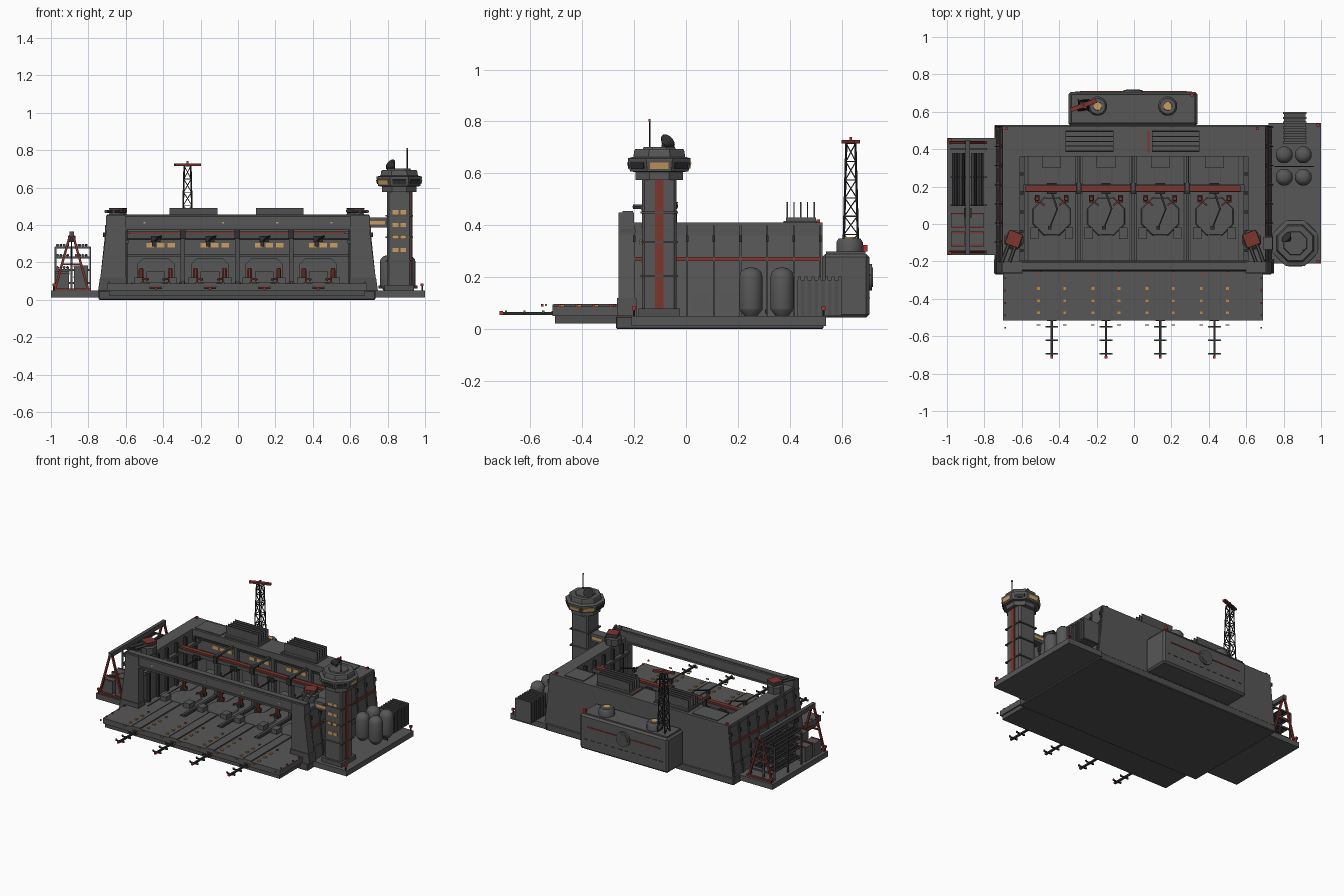
import bpy, bmesh, math
from mathutils import Vector, Matrix

if "Cube" in bpy.data.objects:
    bpy.data.objects.remove(bpy.data.objects["Cube"])

def mat(name, r, g, b):
    m = bpy.data.materials.new(name)
    m.diffuse_color = (r, g, b, 1)
    m.use_nodes = True
    m.node_tree.nodes["Principled BSDF"].inputs["Base Color"].default_value = m.diffuse_color
    return m

HULL = mat("hull_grey", .095, .095, .095)
MID = mat("mid_grey", .08, .08, .081)
DARK = mat("dark_grey", .03, .03, .032)
RED = mat("dull_red", .2, .035, .026)
AMBER = mat("amber_light", .6, .34, .12)
ORANGE = mat("orange_light", .6, .24, .04)
GREEN = mat("green_light", .06, .25, .08)
BEACON = mat("beacon_red", .5, .03, .03)

parts = {}
def get(name, m):
    if name not in parts:
        parts[name] = (bmesh.new(), m)
    return parts[name][0]

def box(name, m, x0, x1, y0, y1, z0, z1):
    M = Matrix.Translation(((x0+x1)/2, (y0+y1)/2, (z0+z1)/2)) @ Matrix.Diagonal((abs(x1-x0), abs(y1-y0), abs(z1-z0), 1))
    bmesh.ops.create_cube(get(name, m), size=1, matrix=M)

def cbox(name, m, x, y, z, w, d, h, a=0):
    M = Matrix.Translation((x, y, z)) @ Matrix.Rotation(a, 4, 'Z') @ Matrix.Diagonal((w, d, h, 1))
    bmesh.ops.create_cube(get(name, m), size=1, matrix=M)

def bar(name, m, p, q, w, seg=4, w2=None):
    """Straight strut between two points."""
    p, q = Vector(p), Vector(q)
    R = (q-p).to_track_quat('Z', 'Y').to_matrix().to_4x4()
    M = Matrix.Translation((p+q)/2) @ R @ Matrix.Rotation(math.pi/seg, 4, 'Z')
    bmesh.ops.create_cone(get(name, m), cap_ends=True, segments=seg, radius1=w,
                          radius2=w if w2 is None else w2, depth=(q-p).length, matrix=M)

def lathe(name, m, x, y, prof, seg):
    """Stack of rings (radius, z) with capped ends."""
    bm, rings = get(name, m), []
    for r, z in prof:
        rings.append([bm.verts.new((x+r*math.cos((i+.5)*math.tau/seg), y+r*math.sin((i+.5)*math.tau/seg), z)) for i in range(seg)])
    for a, b in zip(rings, rings[1:]):
        for i in range(seg):
            bm.faces.new((a[i], a[(i+1) % seg], b[(i+1) % seg], b[i]))
    bm.faces.new(rings[0][::-1])
    bm.faces.new(rings[-1])

def prism(name, m, pts, y0, y1):
    """x/z outline extruded along y."""
    bm = get(name, m)
    a = [bm.verts.new((x, y0, z)) for x, z in pts]
    b = [bm.verts.new((x, y1, z)) for x, z in pts]
    n = len(pts)
    for i in range(n):
        bm.faces.new((a[i], a[(i+1) % n], b[(i+1) % n], b[i]))
    bm.faces.new(a); bm.faces.new(b[::-1])

BAYS = (-.44, -.15, .14, .43)
DIV = (-.295, -.005, .285)

# foundation, side platforms, apron
box("foundation", MID, -.745, .735, -.27, .53, 0, .05)
box("right_platform", HULL, .72, 1, -.21, .54, .012, .05)
box("left_platform", HULL, -1, -.72, -.165, .46, .012, .05)
box("apron", HULL, -.7, .69, -.515, -.25, .05, .088)
box("apron_underside", MID, -.69, .68, -.505, -.25, .022, .05)
box("hangar_floor", HULL, -.61, .6, -.26, .43, .05, .088)

# hangar walls, pillars, ribs
for s in (-1, 1):
    prism("side_wall", HULL, [(s*x, z) for x, z in ((.735, .05), (.702, .36), (.702, .41), (.61, .41), (.61, .05))], -.21, .525)
    prism("front_pillar", HULL, [(s*x, z) for x, z in ((.745, .05), (.705, .36), (.705, .45), (.6, .45), (.6, .05))], -.26, -.2)
    prism("pillar_foot", MID, [(s*x, z) for x, z in ((.748, .05), (.738, .12), (.595, .12), (.595, .05))], -.265, -.19)
    prism("wall_stripe", RED, [(s*x, z) for x, z in ((.719, .262), (.717, .278), (.70, .278), (.70, .262))], -.2, .52)
    for k in range(8):
        y = -.2 + .1025*k
        prism("wall_rib", MID, [(s*x, z) for x, z in ((.743, .05), (.71, .36), (.71, .4), (.69, .4), (.69, .05))], y-.003, y+.003)
        if k < 7:
            prism("upper_panel", HULL, [(s*x, z) for x, z in ((.714, .29), (.706, .36), (.706, .39), (.69, .39), (.69, .29))], y+.01, y+.092)
            prism("lower_panel", HULL, [(s*x, z) for x, z in ((.738, .07), (.731, .14), (.7, .14), (.7, .07))], y+.015, y+.088)
        box("wall_clamp", DARK, s*.7, s*.722, y-.005, y+.005, .335, .36)
        if k < 6:
            box("inner_column", DARK, s*.61, s*.59, y+.05, y+.066, .088, .39)
    box("inner_rail", MID, s*.61, s*.585, -.2, .42, .3, .32)

# back wall, rear roof, front beam
box("back_wall", HULL, -.7, .7, .42, .525, .05, .40)
box("rear_roof", HULL, -.702, .702, .36, .525, .365, .41)
box("front_beam", HULL, -.705, .705, -.25, -.2, .375, .45)
box("beam_lip", MID, -.71, .71, -.257, -.195, .372, .385)
box("beam_cap", HULL, -.7, .7, -.245, -.205, .445, .456)
for x in (-.5, -.08, .21, .5):
    cbox("beam_lamp", AMBER, x, -.25, .412, .012, .006, .01)
for x0, x1 in ((-.6, -.4), (-.37, -.1), (.07, .35), (.45, .6)):
    box("roof_panel", HULL, x0, x1, .375, .505, .41, .416)
for x0, x1 in ((-.367, -.11), (.095, .35)):
    box("vent_base", HULL, x0, x1, .385, .5, .41, .43)
    for k in range(5):
        cbox("vent_fin", MID, (x0+x1)/2, .39+.026*k, .457, x1-x0, .005, .066)
box("roof_stripe", RED, .072, .082, .385, .5, .41, .419)
for x, y in ((-.68, .51), (.66, .51)):
    cbox("roof_beacon", BEACON, x, y, .415, .014, .014, .014)

# interior: dividers, gantry, bays
for x in DIV:
    box("bay_column", MID, x-.012, x+.012, .17, .21, .088, .37)
    box("bay_column", MID, x-.012, x+.012, .395, .42, .088, .37)
    box("bay_divider", MID, x-.008, x+.008, -.2, .42, .088, .1)
    box("roof_tie", MID, x-.007, x+.007, .18, .37, .36, .375)
    cbox("gantry_bracket", DARK, x, .19, .35, .03, .06, .05)
box("gantry_beam", RED, -.58, .57, .175, .205, .353, .365)
box("gantry_girder", MID, -.59, .59, .17, .21, .328, .353)
box("back_ledge", MID, -.6, .6, .4, .42, .23, .245)
box("back_header", DARK, -.6, .6, .41, .42, .32, .335)
for c in BAYS:
    for k in range(3):
        cbox("back_window", AMBER, c-.03+.056*k, .419, .292, .04, .006, .025)
    prism("bay_door", HULL, [(c-.1, .088), (c-.1, .19), (c-.07, .22), (c+.07, .22), (c+.1, .19), (c+.1, .088)], .41, .42)
    lathe("bay_pad", HULL, c, .04, [(.11, .088), (.105, .096)], 8)
    box("launch_track", HULL, c-.03, c+.03, -.515, .3, .085, .094)
    cbox("track_mouth", RED, c, -.516, .066, .05, .006, .008)
    for s in (-1, 1):
        box("track_rail", MID, c+s*.03, c+s*.034, -.51, .3, .085, .096)
        box("bay_edge", DARK, c+s*.125, c+s*.129, -.2, .36, .086, .092)
        box("clamp_base", DARK, c+s*.065, c+s*.09, .115, .155, .088, .11)
        lathe("clamp_post", RED, c+s*.078, .135, [(.014, .1), (.014, .16), (.01, .17)], 8)
        bar("clamp_arm", RED, (c+s*.078, .13, .115), (c+s*.04, .1, .108), .007)
        box("service_cart", HULL, c+s*.07, c+s*.115, -.08, -.02, .088, .12)
        cbox("track_end_lamp", BEACON, c+s*.07, -.275, .09, .01, .01, .01)
        cbox("approach_lamp", AMBER, c+s*.07, -.54, .093, .02, .008, .006)
        for k in range(3):
            cbox("apron_lamp", ORANGE, c+s*.07, -.345-.065*k, .09, .015, .015, .01)
    # hanging service arm
    cbox("arm_trolley", DARK, c, .19, .325, .05, .06, .03)
    bar("service_arm", DARK, (c, .17, .32), (c+.03, .08, .34), .007)
    bar("service_arm", DARK, (c+.03, .08, .34), (c-.01, -.02, .31), .005)
    cbox("arm_tool", DARK, c-.01, -.02, .3, .02, .02, .03)
    box("supply_cabinet", HULL, c-.05, c+.05, .3, .38, .088, .15)
    # launch boom in front of the apron
    box("launch_boom", DARK, c-.006, c+.006, -.712, -.5, .054, .066)
    for y in (-.55, -.622, -.694):
        cbox("boom_crossbar", DARK, c, y, .062, .066, .008, .008)
        for s in (-1, 1):
            cbox("boom_lamp", GREEN, c+s*.03, y, .068, .008, .008, .006)
    cbox("boom_tip", BEACON, c, -.712, .062, .014, .014, .014)
for s in (-1, 1):
    for k in range(5):
        cbox("edge_beacon", BEACON, s*.685-.004, -.29-.066*k, .092, .009, .009, .009)

# corner turrets
for s in (-1, 1):
    x, y = s*.635-.007, -.085
    d = Vector((s*.35, -.94, 0)).normalized()
    lathe("turret_base", MID, x, y, [(.055, .41), (.055, .455), (.045, .465)], 8)
    cbox("turret_head", MID, x, y+.005, .474, .08, .08, .022, s*.36)
    cbox("turret_top", RED, x, y+.005, .487, .076, .076, .006, s*.36)
    for o in (-.02, .02):
        p = Vector((x+o, y, .472))
        bar("turret_barrel", MID, p, p+d*.125, .01, 6)

# rear annex with caps, disc and mast
box("rear_annex", HULL, -.35, .34, .525, .706, .045, .29)
box("annex_roof", HULL, -.335, .325, .54, .692, .285, .299)
box("annex_stripe", RED, -.29, .28, .7, .71, .205, .213)
bar("rear_disc", HULL, (-.005, .7, .2), (-.005, .717, .2), .052, 20)
bar("rear_disc_hub", MID, (-.005, .71, .2), (-.005, .72, .2), .038, 20)
for k in range(12):
    cbox("annex_slot", DARK, -.3+.054*k, .706, .12, .03, .004, .005)
for x in (-.195, .18):
    lathe("roof_stack", HULL, x, .63, [(.052, .295), (.052, .335), (.042, .35)], 16)
    lathe("stack_lamp", AMBER, x, .63, [(.024, .345), (.022, .354)], 12)
cbox("annex_beacon", BEACON, .31, .69, .312, .018, .018, .026)

mx, my = -.27, .635
def mp(i, t):
    r = .031 - .012*t
    a = (i % 4)*math.pi/2 + math.pi/4
    return (mx+r*1.3*math.cos(a), my+r*1.3*math.sin(a), .295+.42*t)
for i in range(4):
    bar("mast_leg", DARK, mp(i, 0), mp(i, 1), .0045)
    for k in range(6):
        bar("mast_brace", DARK, mp(i+k % 2, k/6), mp(i+1-k % 2, (k+1)/6), .003)
        bar("mast_ring", DARK, mp(i, (k+1)/6), mp(i+1, (k+1)/6), .003)
cbox("mast_array", RED, mx, my, .722, .145, .024, .012, .35)
cbox("mast_beacon", BEACON, mx, my, .735, .01, .01, .012)

# control tower
tx, ty = .862, -.103
box("tower_shaft", HULL, tx-.066, tx+.066, ty-.066, ty+.066, .05, .59)
box("tower_foot", MID, tx-.08, tx+.08, ty-.08, ty+.08, .05, .08)
for z in (.205, .335, .45):
    cbox("tower_collar", MID, tx, ty, z, .146, .146, .008)
box("tower_stripe", RED, tx+.06, tx+.071, ty-.017, ty+.017, .055, .575)
for z in (.265, .335, .4, .468):
    for x in (-.02, .022):
        cbox("tower_window", AMBER, tx+x, ty-.074 if z == .335 else ty-.067, z, .03, .006, .022)
lathe("tower_cab", HULL, tx, ty, [(.1, .575), (.1, .605), (.122, .608), (.131, .65), (.131, .658), (.108, .664), (.104, .688), (.1, .694)], 8)
lathe("cab_roof", HULL, tx, ty, [(.07, .69), (.065, .701)], 8)
for k in range(8):
    a = k*math.pi/4
    d = .1175
    w = Matrix.Translation((tx+d*math.cos(a), ty+d*math.sin(a), .63)) @ Matrix.Rotation(a, 4, 'Z') @ Matrix.Rotation(.2, 4, 'Y') @ Matrix.Diagonal((.008, .07, .024, 1))
    lit = k in (0, 2, 3, 5)
    bmesh.ops.create_cube(get("cab_window_lit" if lit else "cab_window_dark", AMBER if lit else DARK), size=1, matrix=w)
bar("tower_antenna", DARK, (.905, -.14, .69), (.905, -.14, .8), .004, 6)
cbox("antenna_tip", BEACON, .905, -.14, .805, .008, .008, .01)
bar("dish_stand", DARK, (.83, -.085, .69), (.83, -.085, .712), .01, 6)
bar("radar_dish", DARK, (.833, -.086, .708), (.815, -.07, .722), .008, 14, .033)
box("tower_bridge", HULL, .69, .8, -.135, -.07, .385, .44)
box("bridge_window", AMBER, .705, .785, -.138, -.067, .403, .422)

# storage tanks, radiator bank on right platform
for x in (.803, .905):
    for y in (.25, .37):
        lathe("storage_tank", HULL, x, y, [(.025, .05), (.045, .075), (.046, .08), (.046, .2), (.04, .22), (.025, .233), (.01, .237)], 16)
box("tank_manifold", DARK, .75, .96, .305, .311, .06, .075)
for k in range(7):
    cbox("radiator_fin", HULL, .86, .437+.026*k, .128, .125, .012, .15)
box("radiator_core", MID, .803, .917, .43, .595, .05, .19)
for x, y in ((.985, -.2), (.985, .53), (-.985, .45), (-.985, -.155)):
    bar("platform_post", DARK, (x, y, .05), (x, y, .075), .005, 6)
    cbox("platform_beacon", BEACON, x, y, .08, .016, .016, .014)

# left yard: gantry crane, pipe rack, crates
for y in (-.15, .435):
    for s in (-1, 1):
        bar("crane_leg", RED, (-.89+s*.09, y, .05), (-.89+s*.008, y, .345), .009)
    bar("crane_tie", RED, (-.94, y, .19), (-.84, y, .19), .007)
    box("crane_foot", RED, -.985, -.785, y-.008, y+.008, .05, .06)
box("crane_beam", MID, -.902, -.878, -.165, .45, .335, .365)
cbox("crane_trolley", DARK, -.89, .06, .325, .04, .05, .03)
bar("crane_cable", DARK, (-.89, .06, .32), (-.89, .06, .22), .003)
for x in (-.975, -.89, -.79):
    for y in (.1, .25, .4):
        cbox("rack_post", MID, x, y, .165, .01, .01, .235)
for z in (.09, .16, .225, .28):
    for y in (.1, .25, .4):
        cbox("rack_shelf", MID, -.883, y, z, .19, .01, .01)
    for k in range(4):
        for x in (-.965, -.865):
            bar("stored_pipe_dark" if k % 2 else "stored_pipe", DARK if k % 2 else MID, (x+k*.018, .1, z+.012), (x+k*.018, .38, z+.012), .008, 8)
for x, y, h in ((-.94, -.08, .09), (-.84, -.08, .13), (-.94, .02, .1), (-.84, .02, .07)):
    cbox("crate", HULL, x, y, .05+h/2, .075, .08, h)
    for o in (-.034, .034):
        cbox("crate_band", RED, x, y+o, .05+h, .078, .007, .008)

# build the objects
SMOOTH = {"storage_tank", "roof_stack", "radar_dish", "rear_disc", "stored_pipe"}
BEVEL = {"rear_annex": .012, "front_beam": .006, "foundation": .005, "tower_shaft": .01, "turret_head": .006}
for name, (bm, m) in parts.items():
    bmesh.ops.recalc_face_normals(bm, faces=bm.faces)
    me = bpy.data.meshes.new(name)
    bm.to_mesh(me); bm.free()
    me.materials.append(m)
    ob = bpy.data.objects.new(name, me)
    bpy.context.collection.objects.link(ob)
    if name in BEVEL:
        b = ob.modifiers.new("bevel", 'BEVEL')
        b.width, b.segments = BEVEL[name], 1
    if name in SMOOTH:
        bpy.ops.object.select_all(action='DESELECT')
        ob.select_set(True)
        bpy.context.view_layer.objects.active = ob
        bpy.ops.object.shade_smooth_by_angle(angle=math.radians(35))
